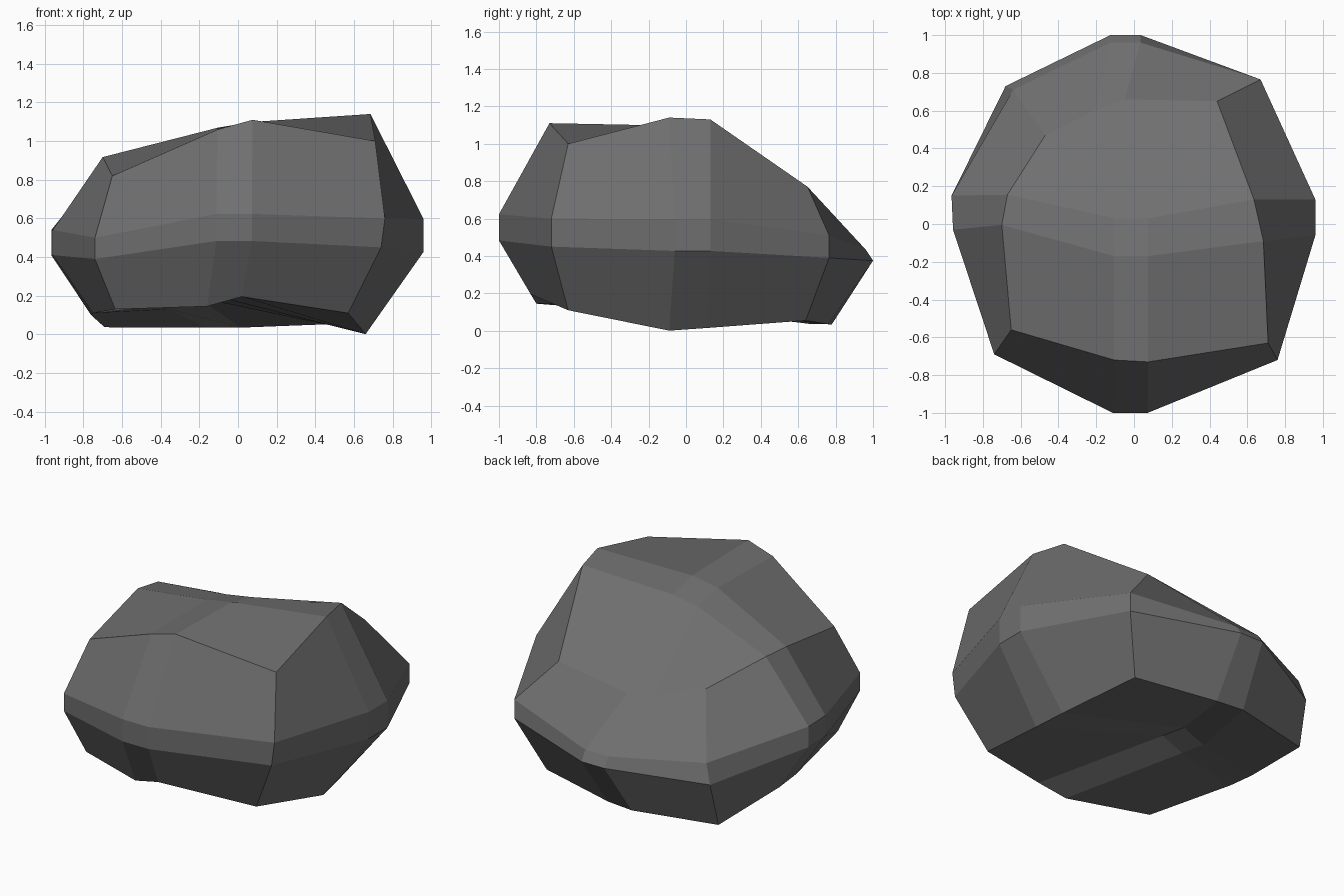
import bpy, bmesh
from mathutils import Vector

if "Cube" in bpy.data.objects:
    bpy.data.objects.remove(bpy.data.objects["Cube"])

S = (-1, 1)

# Eight rock corners, ordered by x side, y side, z side
CORNERS = [(-.635, -.615, .13), (-.65, -.56, .82), (-.69, .66, .037), (-.47, .47, .77),
           (.57, -.63, .11), (.71, -.63, 1.0), (.53, .64, .055), (.44, .65, .77)]

# Edge middles, per axis the edge runs along: x, y, z, skew of the bevelled pair, half length
EDGES = [
    [(-.07, -.815, .17, -.015, .025, .09), (-.015, -.725, 1.085, -.005, .025, .09),
     (-.075, .77, .035, -.01, 0, .09), (-.13, .63, .71, .03, -.01, .08)],
    [(-.755, .06, .105, -.005, -.005, .09), (-.685, .075, .912, .015, -.005, .08),
     (.645, .01, .008, -.015, .007, .1), (.66, .02, 1.135, -.025, -.005, .11)],
    [(-.74, -.69, .445, 0, 0, .055), (-.66, .72, .375, .02, -.01, .06),
     (.75, -.72, .525, .01, 0, .075), (.67, .765, .45, 0, 0, .06)]]

# Face middles, per normal axis: x, y, z, tilt along the two other axes, half sizes
FACES = [
    [(-.962, .06, .475, -.004, 0, .09, .065), (.96, .035, .512, 0, 0, .095, .085)],
    [(-.02, -1, .553, 0, 0, .092, .07), (-.045, .98, .405, 0, -.02, .08, .03)],
    [(-.28, .105, .175, .03, -.015, .073, .095), (-.015, -.07, 1.062, .015, -.022, .09, .1)]]


def lattice(coords):
    """Signed position -> index 0..3 (outer -+1, inner -+0.5)."""
    return tuple({-1: 0, -.5: 1, .5: 2, 1: 3}[c] for c in coords)


def ordered(a, along, b, vb, c, vc):
    """Put three values into their axis slots."""
    out = [0, 0, 0]
    out[a], out[b], out[c] = along, vb, vc
    return out


points = {}
for n, key in enumerate([(i, j, k) for i in S for j in S for k in S]):
    points[lattice(key)] = Vector(CORNERS[n])

for a in range(3):
    b, c = [m for m in range(3) if m != a]
    for n, (s, t) in enumerate([(s, t) for s in S for t in S]):
        x, y, z, db, dc, half = EDGES[a][n]
        for h in S:
            key = ordered(a, h / 2, b, s, c, t)
            points[lattice(key)] = Vector((x, y, z)) + h * Vector(ordered(a, half, b, db, c, dc))
    for n, s in enumerate(S):
        x, y, z, tb, tc, hb, hc = FACES[a][n]
        for h in S:
            for g in S:
                key = ordered(a, s, b, h / 2, c, g / 2)
                shift = ordered(a, h * tb + g * tc, b, h * hb, c, g * hc)
                points[lattice(key)] = Vector((x, y, z)) + Vector(shift)

# Skin each of the six sides with a 3 x 3 grid of quads
bm = bmesh.new()
verts = {k: bm.verts.new(p) for k, p in points.items()}
for a in range(3):
    b, c = [m for m in range(3) if m != a]
    for s in (0, 3):
        for u in range(3):
            for v in range(3):
                quad = [verts[tuple(ordered(a, s, b, u + du, c, v + dv))]
                        for du, dv in ((0, 0), (1, 0), (1, 1), (0, 1))]
                # the front right of the top folds towards its corner
                if (a, s, u, v) == (2, 3, 2, 0):
                    quad = quad[1:] + quad[:1]
                bm.faces.new(quad)
bmesh.ops.recalc_face_normals(bm, faces=bm.faces)

mesh = bpy.data.meshes.new("rock")
bm.to_mesh(mesh)
bm.free()
rock = bpy.data.objects.new("rock", mesh)
bpy.context.collection.objects.link(rock)

stone = bpy.data.materials.new("dark grey stone")
stone.diffuse_color = (.158, .158, .158, 1)
stone.use_nodes = True
stone.node_tree.nodes["Principled BSDF"].inputs["Base Color"].default_value = stone.diffuse_color
mesh.materials.append(stone)
